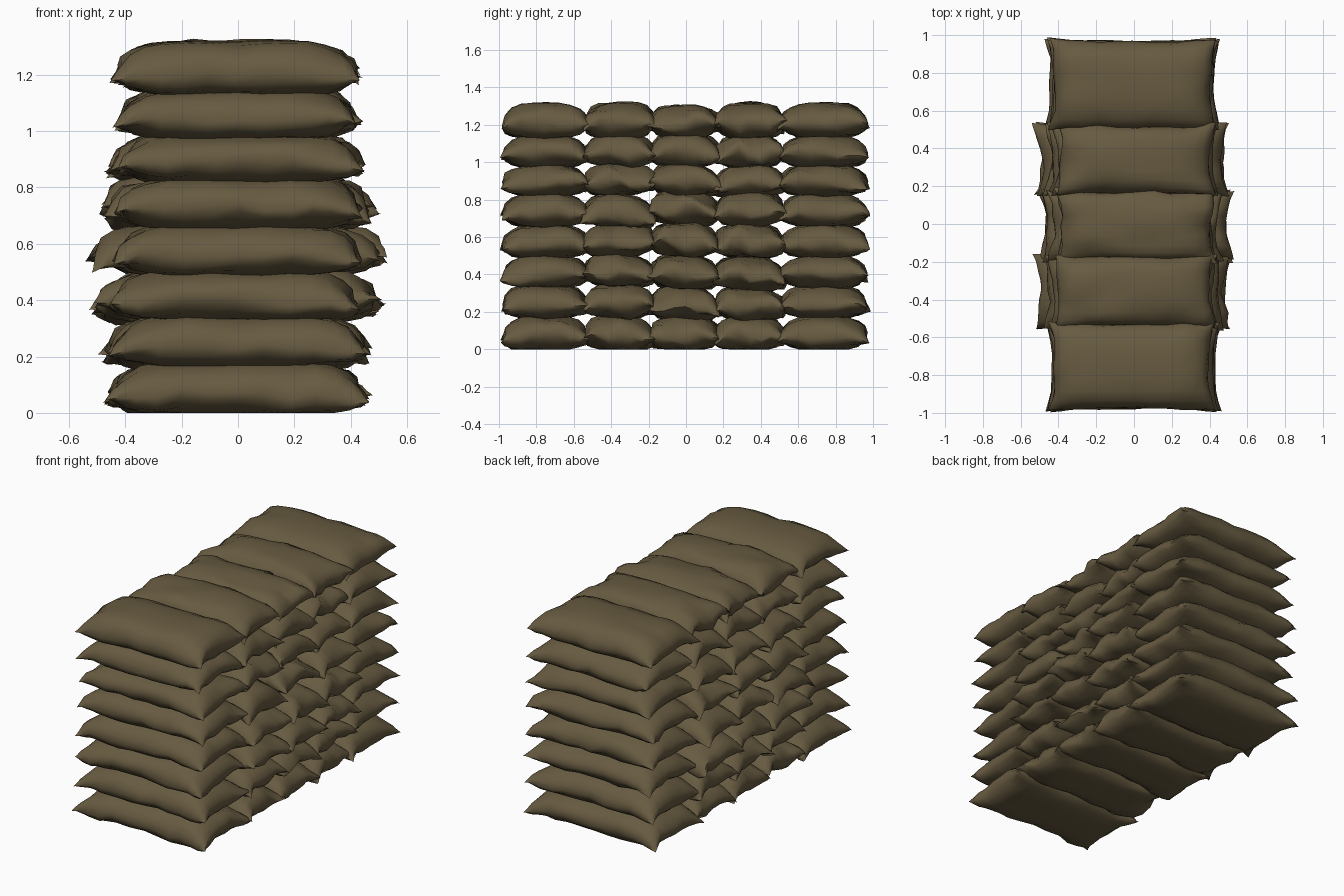
import bpy, bmesh, math, random
from mathutils import Vector, noise

if "Cube" in bpy.data.objects:
    bpy.data.objects.remove(bpy.data.objects["Cube"])

random.seed(7)
cloth = bpy.data.materials.new("olive brown burlap")
cloth.diffuse_color = (0.135, 0.103, 0.052, 1)
cloth.use_nodes = True
cloth.node_tree.nodes["Principled BSDF"].inputs["Base Color"].default_value = cloth.diffuse_color

NU, NV = 14, 10
COLUMNS = [-0.97, -0.535, -0.18, 0.165, 0.515, 0.96]           # bag limits along y
LAYERS = [0.0, 0.17, 0.335, 0.495, 0.66, 0.825, 0.98, 1.135, 1.32]  # bag limits along z
END_W = [0.45, 0.44, 0.43, 0.43, 0.43, 0.425, 0.415, 0.425]    # half widths, end columns
MID_W = [0.44, 0.46, 0.495, 0.50, 0.465, 0.44, 0.41, 0.41]     # half widths, inner columns


def make_bag(name, cx, cy, cz, hx, hy, up, down, wrinkle, tilt):
    """Pillow shaped bag: two bulging sheets joined at a pinched seam."""
    bm = bmesh.new()
    seed = Vector([random.uniform(-50, 50) for _ in range(3)])

    def point(i, j, side):
        u = math.sin(math.pi / 2 * (2 * i / NU - 1))
        v = math.sin(math.pi / 2 * (2 * j / NV - 1))
        bulge = math.sqrt(max(0, 1 - abs(u) ** 5) * max(0, 1 - abs(v) ** 3))
        edge = max(abs(u), abs(v)) ** 4
        corner = (u * v) ** 4
        x = hx * u * (1 - 0.035 * (1 - v * v)) * (1 + 0.035 * corner)
        y = hy * v * (1 - 0.03 * (1 - u * u)) * (1 + 0.03 * corner)
        z = (up if side > 0 else -down) * bulge - 0.03 * corner
        p = Vector((x, y, z))
        n = noise.noise_vector(Vector((x * 7, y * 9, 0.6 * side * bulge)) + seed)
        p += Vector((n.x * 0.5, n.y * 0.4, n.z)) * wrinkle * (0.3 + edge)
        p.z += tilt * y
        p += Vector((cx, cy, cz))
        p.z = max(p.z, 0.0)
        return p

    grids = {}
    for side in (1, -1):
        for i in range(NU + 1):
            for j in range(NV + 1):
                seam = i in (0, NU) or j in (0, NV)
                if side < 0 and seam:
                    grids[side, i, j] = grids[1, i, j]
                else:
                    grids[side, i, j] = bm.verts.new(point(i, j, 0 if seam else side))
    for side in (1, -1):
        for i in range(NU):
            for j in range(NV):
                f = [grids[side, i, j], grids[side, i + 1, j],
                     grids[side, i + 1, j + 1], grids[side, i, j + 1]]
                face = bm.faces.new(f if side > 0 else f[::-1])
                face.smooth = True
    mesh = bpy.data.meshes.new(name)
    bm.to_mesh(mesh)
    bm.free()
    mesh.materials.append(cloth)
    obj = bpy.data.objects.new(name, mesh)
    bpy.context.collection.objects.link(obj)
    bpy.context.view_layer.objects.active = obj
    obj.select_set(True)


# stacked bags: five columns of eight
for c in range(5):
    inner = 0 < c < 4
    for k in range(8):
        y0, y1 = COLUMNS[c], COLUMNS[c + 1]
        z0, z1 = LAYERS[k], LAYERS[k + 1]
        seam = z0 + 0.42 * (z1 - z0)
        jitter = random.uniform(-0.012, 0.012) if inner and 0 < k < 7 else 0
        shift = random.uniform(-0.012, 0.012)
        half = (y1 - y0) / 2 + 0.012
        top = z1 + (0.0 if k == 7 else 0.012)
        if k == 7 and c == 2:
            top -= 0.015
        make_bag(f"sandbag_column_{c + 1}_layer_{k + 1}",
                 shift, (y0 + y1) / 2, seam + jitter,
                 (MID_W if inner else END_W)[k], half,
                 top - seam, seam - z0 + 0.012,
                 0.04 if inner else 0.028,
                 random.uniform(-0.08, 0.08) if inner and 0 < k < 7 else 0)

bpy.ops.object.shade_smooth_by_angle(angle=math.radians(60))
